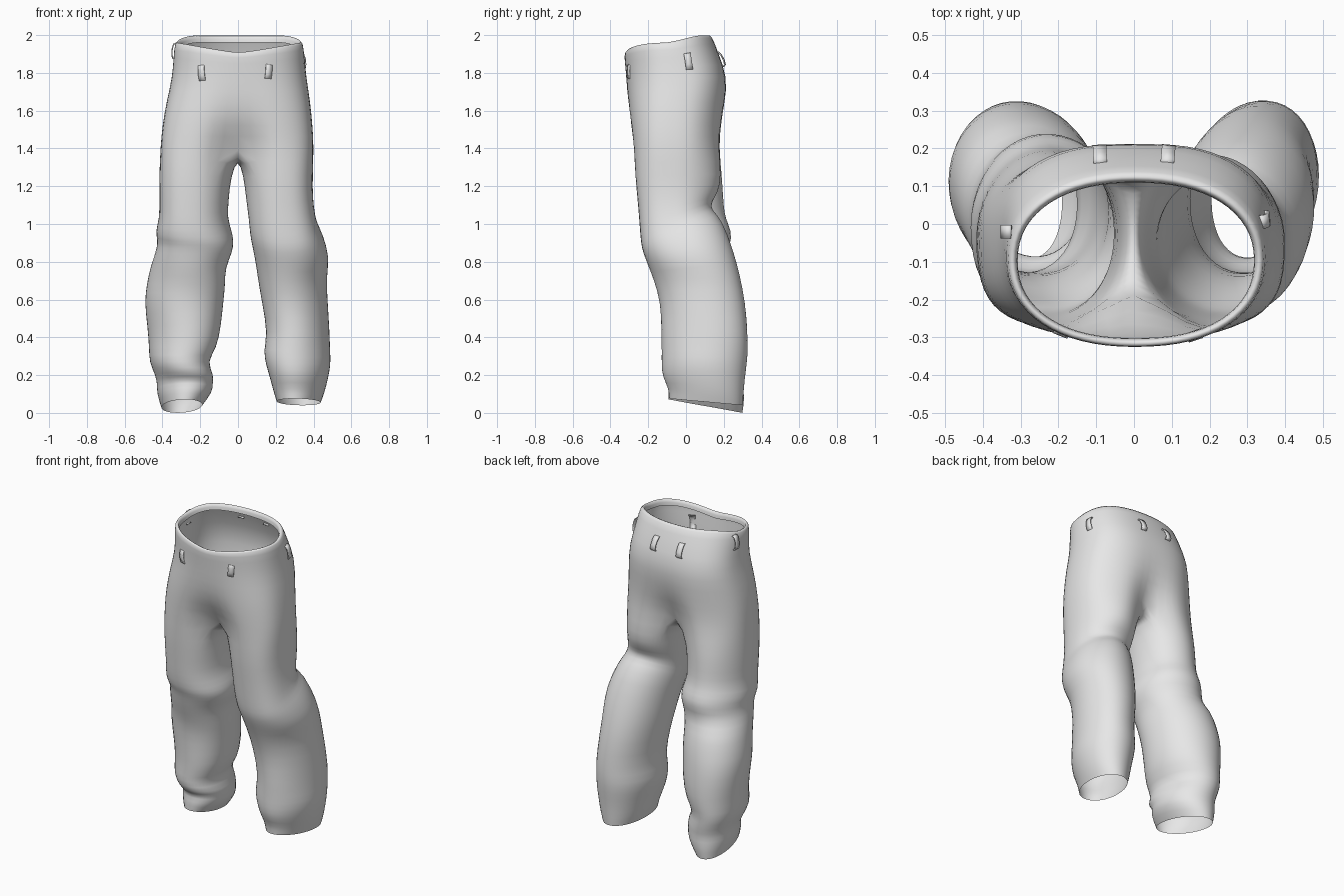
import bpy, bmesh, math
from mathutils import Vector, Matrix

if "Cube" in bpy.data.objects:
    bpy.data.objects.remove(bpy.data.objects["Cube"])

fabric = bpy.data.materials.new("grey fabric")
fabric.diffuse_color = (0.8, 0.8, 0.8, 1)
fabric.use_nodes = True
fabric.node_tree.nodes["Principled BSDF"].inputs["Base Color"].default_value = fabric.diffuse_color


def finish(bm, name):
    bmesh.ops.recalc_face_normals(bm, faces=bm.faces[:])
    me = bpy.data.meshes.new(name)
    bm.to_mesh(me)
    bm.free()
    me.materials.append(fabric)
    for p in me.polygons:
        p.use_smooth = True
    ob = bpy.data.objects.new(name, me)
    bpy.context.collection.objects.link(ob)
    return ob


def spow(v, e):
    return math.copysign(abs(v) ** e, v)


def skin(bm, a, b):
    # quads between two closed rings of equal length
    for i in range(len(a)):
        j = (i + 1) % len(a)
        bm.faces.new((a[i], a[j], b[j], b[i]))


def inner_rim(bm, ring, width, depth):
    # turned-in cloth edge around an opening
    c = sum((v.co for v in ring), Vector()) / len(ring)
    prev = ring
    for w, d in ((width, 0), (width * 1.15, depth)):
        new = []
        for v in ring:
            inward = c - v.co
            inward.z = 0
            new.append(bm.verts.new(v.co + inward.normalized() * w + Vector((0, 0, d))))
        skin(bm, prev, new)
        prev = new


N = 32      # points around the hips
BR = 8      # segments across the crotch bridge

# hips: z, left x, right x, front y, back y, wave, front notch, back notch, front power, back power
HIPS = [
    (1.963, -.337, .347, -.330, .138, 1, 0, 0, .90, .92),
    (1.885, -.342, .352, -.324, .170, .6, 0, 0, .87, .85),
    (1.77, -.350, .364, -.316, .222, .2, 0, 0, .82, .76),
    (1.64, -.382, .385, -.312, .215, 0, .005, .01, .74, .86),
    (1.52, -.402, .396, -.302, .206, 0, .04, .04, .67, .89),
    (1.41, -.412, .403, -.290, .202, 0, .14, .11, .60, .89),
]
# legs: z, inner x, outer x, front y, back y, tilt (back end higher)
RIGHT = [
    (1.25, .030, .396, -.270, .190, 0),
    (1.14, .042, .396, -.255, .172, .03),
    (1.045, .055, .408, -.245, .135, .07),
    (.985, .062, .425, -.238, .135, .09),
    (.94, .066, .450, -.230, .190, .09),
    (.82, .090, .486, -.202, .252, .04),
    (.72, .104, .468, -.172, .288, .01),
    (.58, .128, .476, -.135, .315, 0),
    (.42, .157, .486, -.130, .328, 0),
    (.33, .136, .489, -.131, .328, 0),
    (.26, .146, .492, -.132, .322, 0),
    (.18, .170, .476, -.125, .312, -.01),
    (.11, .188, .458, -.092, .305, -.02),
    (.058, .205, .438, -.090, .300, -.018),
]
LEFT = [
    (1.25, .038, .418, -.267, .192, 0),
    (1.12, .050, .418, -.252, .198, .02),
    (1.03, .056, .416, -.245, .205, .02),
    (.96, .030, .438, -.235, .225, .04),
    (.91, .022, .424, -.224, .248, .02),
    (.85, .030, .438, -.208, .215, 0),
    (.77, .068, .466, -.185, .268, 0),
    (.68, .066, .482, -.155, .292, 0),
    (.59, .078, .497, -.138, .312, 0),
    (.46, .090, .480, -.131, .328, 0),
    (.34, .112, .470, -.130, .326, 0),
    (.27, .167, .472, -.131, .315, 0),
    (.20, .127, .438, -.126, .315, -.01),
    (.155, .135, .428, -.075, .303, -.02),
    (.11, .132, .431, -.096, .312, -.03),
    (.036, .190, .406, -.093, .300, -.036),
]

bm = bmesh.new()

# hips and waist
prev = None
for z, xl, xr, yf, yb, wave, nf, nb, pf, pb in HIPS:
    cx, cy, rx, ry = (xl + xr) / 2, (yf + yb) / 2, (xr - xl) / 2, (yb - yf) / 2
    ring = []
    for i in range(N):
        t = 2 * math.pi * i / N
        c = -math.cos(t)
        e = pf if c < 0 else pb
        x = cx + rx * spow(math.sin(t), e)
        if i in (0, N // 2):
            x = 0
        dip = math.exp(-(x / .1) ** 2)
        y = cy + ry * spow(c, e) + dip * (nf if c < 0 else -nb)
        lift = -.055 * (1 - abs(math.sin(t))) if c < 0 else .038 * min(1, 1.5 * c)
        ring.append(bm.verts.new((x, y, z + wave * lift)))
    if prev:
        skin(bm, prev, ring)
    else:
        inner_rim(bm, ring, .024, -.04)
    prev = ring
hip = prev

# crotch bridge from back seam to front seam
back, front = hip[N // 2].co, hip[0].co
bridge = []
for i in range(1, BR):
    t = i / BR
    p = back.lerp(front, t)
    p.z -= .055 * math.sin(math.pi * t)
    p.x = 0
    bridge.append(bm.verts.new(p))

# legs with knee folds and bunched hems
half = N // 2
for s, rows in ((1, RIGHT), (-1, LEFT)):
    prev = [hip[(s * i) % N] for i in range(half + 1)] + bridge
    for z, xin, xout, yf, yb, tilt in rows:
        cx, cy, rx, ry = (xin + xout) / 2, (yf + yb) / 2, (xout - xin) / 2, (yb - yf) / 2
        low = min(1, max(0, (1.0 - z) / .25))
        shear = -.11 * low          # calves lean outwards at the back
        ring = []
        for i in range(half + BR):
            deg = 55 + 250 * i / half if i <= half else 305 + 110 * (i - half) / BR
            a = math.radians(deg)
            if math.cos(a) > 0:
                e = .96
            elif math.sin(a) > 0:   # outer front
                e = .74 + .24 * low
            else:                   # outer back
                e = 1.06 - .08 * low
            w = 1.006
            if .12 < z < 1.0:
                w += .008 * math.sin(3 * a + s * 21 * z)
            dy = -w * ry * spow(math.sin(a), e)
            dx = -w * rx * spow(math.cos(a), e) - shear * dy
            dx *= rx / math.hypot(rx, shear * ry)
            ring.append(bm.verts.new((s * (cx + dx), cy + dy, z - tilt * math.sin(a))))
        skin(bm, prev, ring)
        prev = ring

trousers = finish(bm, "trousers")
sub = trousers.modifiers.new("smooth cloth", 'SUBSURF')
sub.levels = sub.render_levels = 1


def belt_loop(name, pos, out_deg, lean=0, roll=0):
    # arched strap: profile along z, bulging outward
    prof = [(-.046, -.006), (-.040, .008), (-.015, .014), (.015, .014), (.040, .008), (.046, -.006)]
    bm = bmesh.new()
    rows = []
    for z, o in prof:
        rows.append([bm.verts.new((x, y, z * (1 if y == o else .9)))
                     for x, y in ((-.018, o), (.018, o), (.018, o - .006), (-.018, o - .006))])
    for a, b in zip(rows, rows[1:]):
        skin(bm, a, b)
    bm.faces.new(rows[0])
    bm.faces.new(rows[-1])
    ob = finish(bm, name)
    ob.matrix_world = (Matrix.Translation(pos) @ Matrix.Rotation(math.radians(out_deg - 90), 4, 'Z')
                       @ Matrix.Rotation(math.radians(lean), 4, 'X')
                       @ Matrix.Rotation(math.radians(roll), 4, 'Y'))


# belt loops: two in front, one each side, two behind
belt_loop("front_loop_left", (-.19, -.283, 1.80), -112, 0, 5)
belt_loop("front_loop_right", (.16, -.294, 1.81), -72, 0, -5)
belt_loop("side_loop_left", (-.338, -.02, 1.915), 180, 5)
belt_loop("side_loop_right", (.345, .012, 1.86), 5, 5, 8)
belt_loop("back_loop_left", (-.09, .184, 1.875), 93, 28)
belt_loop("back_loop_right", (.09, .184, 1.875), 85, 28)
